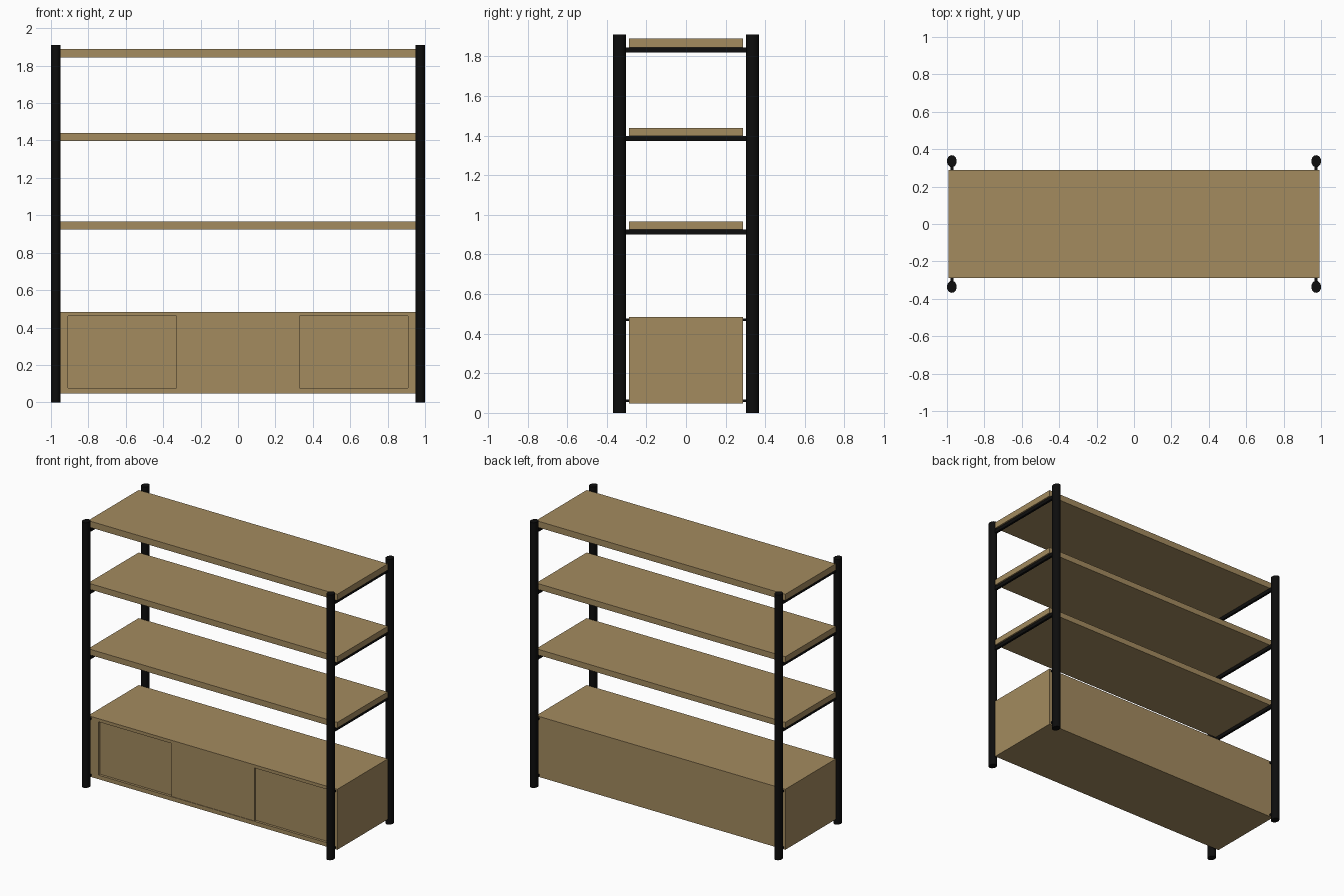
import bpy, bmesh, math

if "Cube" in bpy.data.objects:
    bpy.data.objects.remove(bpy.data.objects["Cube"])

def mat(name, col):
    m = bpy.data.materials.new(name)
    m.diffuse_color = (*col, 1)
    m.use_nodes = True
    m.node_tree.nodes["Principled BSDF"].inputs["Base Color"].default_value = m.diffuse_color
    return m

WOOD = mat("oak wood", (0.366, 0.256, 0.114))
BLACK = mat("black metal", (0.004, 0.004, 0.004))

def finish(name, bm, m):
    bmesh.ops.recalc_face_normals(bm, faces=bm.faces)
    me = bpy.data.meshes.new(name)
    bm.to_mesh(me)
    bm.free()
    me.materials.append(m)
    ob = bpy.data.objects.new(name, me)
    bpy.context.collection.objects.link(ob)
    return ob

def box(name, x0, x1, y0, y1, z0, z1, m):
    bm = bmesh.new()
    bmesh.ops.create_cube(bm, size=1)
    for v in bm.verts:
        v.co = (x1 if v.co.x > 0 else x0, y1 if v.co.y > 0 else y0, z1 if v.co.z > 0 else z0)
    return finish(name, bm, m)

# Oval posts
PX, PY, RX, RY, H = 0.974, 0.336, 0.026, 0.032, 1.91
for sx in (-1, 1):
    for sy in (-1, 1):
        bm = bmesh.new()
        bmesh.ops.create_cone(bm, cap_ends=True, segments=20, radius1=1, radius2=1, depth=1)
        for v in bm.verts:
            v.co = (sx * PX + v.co.x * RX, sy * PY + v.co.y * RY, (v.co.z + 0.5) * H)
        for f in bm.faces:
            f.smooth = len(f.verts) == 4
        for e in bm.edges:
            e.smooth = e.calc_face_angle(0) < math.radians(40)
        finish("post", bm, BLACK)

# Shelves with a support bar under each end
W, D = 0.993, 0.288
for z0, z1 in ((0.925, 0.966), (1.397, 1.439), (1.844, 1.889)):
    box("shelf", -W, W, -D, D, z0, z1, WOOD)
    for sx in (-1, 1):
        box("support_bar", sx * PX - 0.008, sx * PX + 0.008, -PY, PY, z0 - 0.025, z0, BLACK)

# Cabinet body with recessed front opening
Z0, Z1 = 0.048, 0.484
OX, OZ0, OZ1, REC = 0.91, 0.077, 0.461, 0.022
box("cabinet_body", -W, W, -D + REC, D, Z0, Z1, WOOD)
bm = bmesh.new()
outer = [(-W, Z0), (W, Z0), (W, Z1), (-W, Z1)]
inner = [(-OX, OZ0), (OX, OZ0), (OX, OZ1), (-OX, OZ1)]
rings = [[bm.verts.new((x, y, z)) for x, z in loop]
         for loop, y in ((outer, -D + REC), (outer, -D), (inner, -D), (inner, -D + REC))]
for a, b in zip(rings, rings[1:]):
    for i in range(4):
        j = (i + 1) % 4
        bm.faces.new((a[i], a[j], b[j], b[i]))
finish("cabinet_front_frame", bm, WOOD)

# Sliding doors: the middle one runs in front of the side ones
box("middle_door", -0.33, 0.33, -D + 0.004, -D + REC, OZ0, OZ1, WOOD)
for sx in (-1, 1):
    xs = sorted((sx * 0.33, sx * OX))
    box("side_door", xs[0], xs[1], -D + 0.018, -D + REC, OZ0, OZ1, WOOD)

# Pegs joining cabinet to posts
for sx in (-1, 1):
    for sy in (-1, 1):
        ys = sorted((sy * (D - 0.005), sy * PY))
        for z in (0.062, 0.47):
            box("cabinet_peg", sx * PX - 0.008, sx * PX + 0.008, ys[0], ys[1], z - 0.006, z + 0.006, BLACK)
